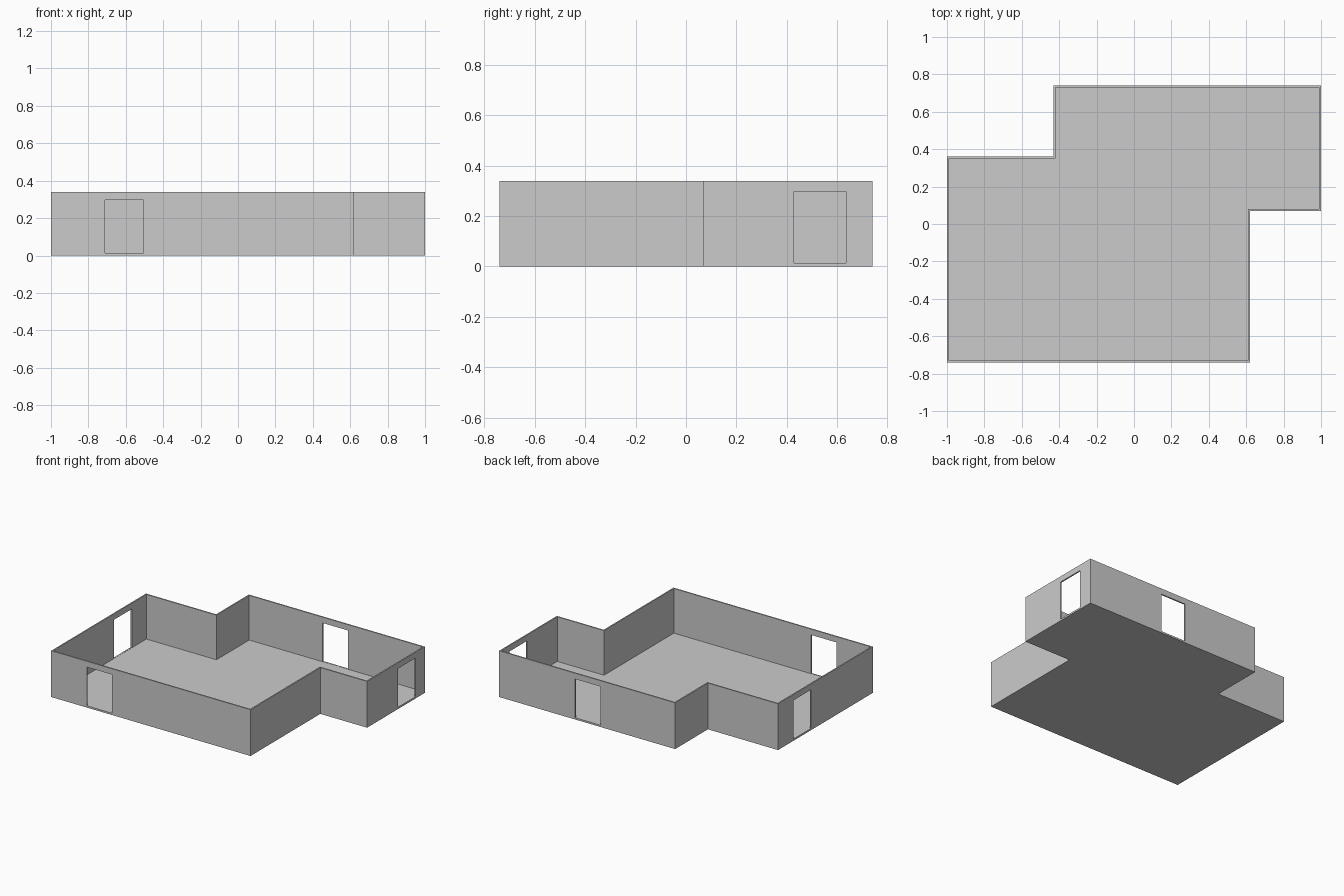
import bpy, bmesh
from mathutils import Matrix, Vector

if "Cube" in bpy.data.objects:
    bpy.data.objects.remove(bpy.data.objects["Cube"])

HEIGHT, FLOOR, WALL = 0.34, 0.012, 0.01
OUTLINE = [(-1, -0.74), (0.62, -0.74), (0.62, 0.07), (1, 0.07),
           (1, 0.74), (-0.43, 0.74), (-0.43, 0.36), (-1, 0.36)]
DOOR_W, DOOR_BOTTOM, DOOR_TOP = 0.205, 0.013, 0.297
DOORS = [(-0.608, -0.74, 'x'), (0.28, 0.74, 'x'),
         (1, 0.532, 'y'), (-1, 0.08, 'y')]


def to_object(name, bm):
    bmesh.ops.recalc_face_normals(bm, faces=bm.faces)
    mesh = bpy.data.meshes.new(name)
    bm.to_mesh(mesh)
    bm.free()
    obj = bpy.data.objects.new(name, mesh)
    bpy.context.collection.objects.link(obj)
    return obj


# Room shell: footprint raised to full height, then hollowed down to the floor
bm = bmesh.new()
base = bm.faces.new([bm.verts.new((x, y, 0)) for x, y in OUTLINE])
raised = bmesh.ops.extrude_face_region(bm, geom=[base], use_keep_orig=True)["geom"]
bmesh.ops.translate(bm, vec=(0, 0, HEIGHT),
                    verts=[v for v in raised if isinstance(v, bmesh.types.BMVert)])
bmesh.ops.recalc_face_normals(bm, faces=bm.faces)
top = next(f for f in bm.faces if all(v.co.z > HEIGHT / 2 for v in f.verts))
bmesh.ops.inset_region(bm, faces=[top], thickness=WALL, use_even_offset=True)
pit = bmesh.ops.extrude_face_region(bm, geom=[top])["geom"]
bmesh.ops.translate(bm, vec=(0, 0, FLOOR - HEIGHT),
                    verts=[v for v in pit if isinstance(v, bmesh.types.BMVert)])
if top.is_valid and all(v.co.z > HEIGHT / 2 for v in top.verts):
    bm.faces.remove(top)
room = to_object("room_walls_and_floor", bm)

# Doorway cutters, one block through each long wall
bm = bmesh.new()
for x, y, along in DOORS:
    depth = 0.08
    size = (DOOR_W, depth) if along == 'x' else (depth, DOOR_W)
    place = Matrix.Translation(Vector((x, y, (DOOR_BOTTOM + DOOR_TOP) / 2)))
    scale = Matrix.Diagonal((*size, DOOR_TOP - DOOR_BOTTOM, 1))
    bmesh.ops.create_cube(bm, size=1, matrix=place @ scale)
cutter = to_object("doorway_cutter", bm)
cutter.hide_render = True

# Cut the doorways
cut = room.modifiers.new("doorways", 'BOOLEAN')
cut.operation = 'DIFFERENCE'
cut.solver = 'EXACT'
cut.object = cutter
bpy.context.view_layer.objects.active = room
bpy.ops.object.modifier_apply(modifier=cut.name)
bpy.data.objects.remove(cutter)
